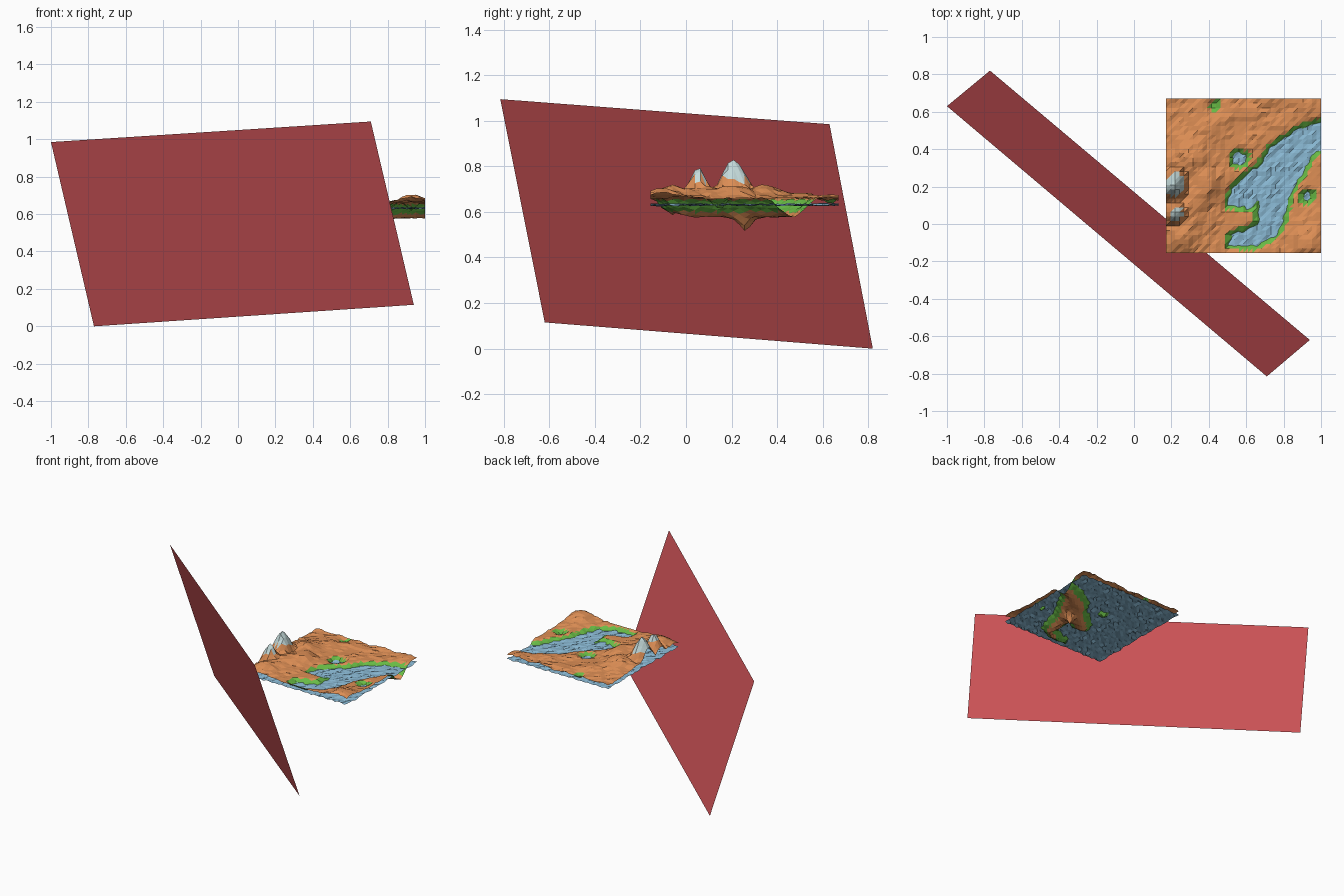
import bpy, math
from mathutils import Vector, noise

if "Cube" in bpy.data.objects:
    bpy.data.objects.remove(bpy.data.objects["Cube"])

X0, X1, Y0, Y1 = 0.17, 1.0, -0.155, 0.67
N = 34
WATER_Z = 0.632

# lake outline (plan view)
LAKE = [(1.1, .56), (1.0, .545), (.89, .51), (.73, .41), (.68, .32), (.59, .25),
        (.52, .18), (.50, .10), (.62, .085), (.68, .13), (.66, .05), (.68, 0),
        (.52, -.06), (.51, -.11), (.65, -.115), (.75, -.07), (.80, .02),
        (.83, .15), (.91, .29), (.97, .39), (1.1, .42)]
# small ponds: x, y, radius
PONDS = [(.565, .35, .035), (.925, .145, .022), (.43, .63, .012)]
# rounded hills: x, y, height, radius
HILLS = [(.27, -.06, .055, .09), (.30, .36, .055, .10), (.93, -.10, .045, .09),
         (.40, .20, .050, .09), (.93, .62, .02, .07), (.42, .55, .03, .08),
         (.30, .10, .045, .09)]
# steep snowy peaks
PEAKS = [(.215, .20, .15, .075), (.225, .235, .12, .06), (.225, .055, .11, .06)]


def material(name, rgb):
    m = bpy.data.materials.new(name)
    m.diffuse_color = (*rgb, 1)
    m.use_nodes = True
    m.node_tree.nodes["Principled BSDF"].inputs["Base Color"].default_value = m.diffuse_color
    return m


def mesh_object(name, verts, faces, mats):
    me = bpy.data.meshes.new(name)
    me.from_pydata(verts, [], faces)
    ob = bpy.data.objects.new(name, me)
    bpy.context.collection.objects.link(ob)
    for m in mats:
        me.materials.append(m)
    return ob


def ramp(t):
    t = max(0, min(1, t))
    return t * t * (3 - 2 * t)


def shore_distance(x, y):
    """Distance to the nearest shore, negative inside water."""
    inside, best, p = False, 9, Vector((x, y))
    for i, a in enumerate(LAKE):
        b = LAKE[i - 1]
        if (a[1] > y) != (b[1] > y) and x < (b[0] - a[0]) * (y - a[1]) / (b[1] - a[1]) + a[0]:
            inside = not inside
        va, vb = Vector(a), Vector(b)
        t = max(0, min(1, (p - va).dot(vb - va) / (vb - va).length_squared))
        best = min(best, (p - va.lerp(vb, t)).length)
    d = -best if inside else best
    for px, py, r in PONDS:
        d = min(d, math.hypot(x - px, y - py) - r)
    return d


def terrain_height(x, y):
    d = shore_distance(x, y)
    n = noise.noise(Vector((x * 9, y * 9, 3.1)))
    fine = noise.noise(Vector((x * 31, y * 31, 7.7)))
    if d < 0:
        z = .622 - .045 * ramp(-d / .07) + .006 * fine
        return z - .06 * math.exp(-((x - .78) ** 2 + (y - .26) ** 2) / .0012)
    hills = sum(h * math.exp(-((x - a) ** 2 + (y - b) ** 2) / r ** 2) for a, b, h, r in HILLS)
    z = .638 + .022 * ramp(d / .035) + ramp(d / .12) * (hills + .012 * n + .010 * fine)
    z = max(z, .641)
    z = round(z / .009) * .009 * .6 + z * .4          # slight terracing
    for a, b, h, r in PEAKS:
        z = max(z, .70 + h * (1 - math.hypot(x - a, y - b) / r) + .012 * fine)
    return z


def grid(name, height, mats):
    pts = [(X0 + (X1 - X0) * i / N, Y0 + (Y1 - Y0) * j / N)
           for j in range(N + 1) for i in range(N + 1)]
    faces = []
    for j in range(N):
        for i in range(N):
            a = j * (N + 1) + i
            b, c, d = a + 1, a + N + 2, a + N + 1
            faces += [(a, b, c), (a, c, d)]
    return mesh_object(name, [(x, y, height(x, y)) for x, y in pts], faces, mats)


orange = material("earth", (.72, .27, .09))
green = material("grass", (.14, .50, .06))
snow = material("snow", (.55, .70, .70))
blue = material("water", (.25, .48, .65))
red = material("red", (.64, .09, .10))

# terrain coloured by height: bank, earth, snow
terrain = grid("terrain", terrain_height, [orange, green, snow])
for f in terrain.data.polygons:
    z = f.center.z
    if z > .742:
        f.material_index = 2
    elif .60 < z < .652:
        f.material_index = 1

# rippled water sheet
grid("water_surface",
     lambda x, y: WATER_Z + .007 * noise.noise(Vector((x * 33, y * 33, 1.3)))
     + .004 * math.sin(x * 95 + 2 * math.sin(y * 40)), [blue])

# leaning flat panel
mesh_object("leaning_panel",
            [(-1, .63, .985), (.71, -.815, 1.095), (.94, -.62, .115), (-.77, .82, 0)],
            [(0, 3, 2, 1)], [red])
